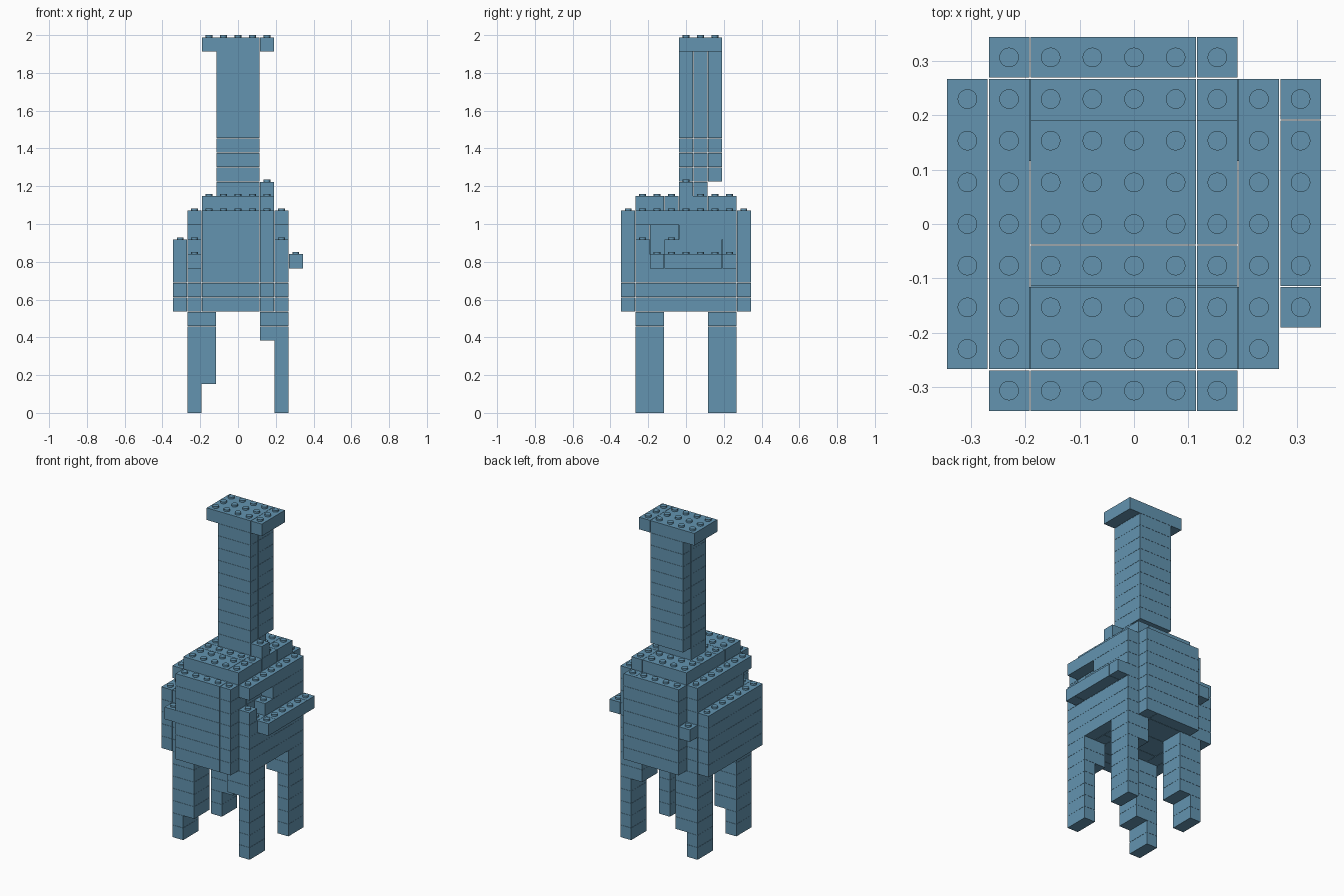
import bpy, bmesh
from mathutils import Matrix

if "Cube" in bpy.data.objects:
    bpy.data.objects.remove(bpy.data.objects["Cube"], do_unlink=True)

P = 0.0765      # brick pitch, used for width, depth and height
GAP = 0.002     # joint between bricks
HALF = 4.5      # half of the nine-cell footprint

blue = bpy.data.materials.new("steel_blue")
blue.use_nodes = True
colour = (0.125, 0.296, 0.434, 1)
blue.diffuse_color = colour
blue.node_tree.nodes["Principled BSDF"].inputs["Base Color"].default_value = colour

parts = {}
filled = set()


def course(name, xs, ys, zs):
    """Lay bricks between successive x and y joints, one layer at a time."""
    bricks = parts.setdefault(name, [])
    for k in range(*zs):
        for a, b in zip(xs, xs[1:]):
            for c, d in zip(ys, ys[1:]):
                bricks.append((a, b, c, d, k))
                filled.update((i, j, k) for i in range(a, b) for j in range(c, d))


def build(name, bricks):
    bm = bmesh.new()
    for a, b, c, d, k in bricks:
        centre = ((a + b) / 2 - HALF) * P, ((c + d) / 2 - HALF) * P, (k + 0.5) * P
        size = (b - a) * P - GAP, (d - c) * P - GAP, P - GAP / 2
        bmesh.ops.create_cube(bm, size=1, matrix=Matrix.LocRotScale(centre, None, size))
        # studs on every uncovered cell
        for i in range(a, b):
            for j in range(c, d):
                if (i, j, k + 1) not in filled:
                    spot = ((i + 0.5 - HALF) * P, (j + 0.5 - HALF) * P, (k + 1) * P + 0.004)
                    bmesh.ops.create_cone(bm, cap_ends=True, segments=20, radius1=0.018,
                                          radius2=0.018, depth=0.014,
                                          matrix=Matrix.Translation(spot))
    mesh = bpy.data.meshes.new(name)
    bm.to_mesh(mesh)
    bm.free()
    mesh.materials.append(blue)
    obj = bpy.data.objects.new(name, mesh)
    bpy.context.scene.collection.objects.link(obj)


# legs with stepped inner brackets
for end, y in (("front", 1), ("back", 6)):
    course(end + "_right_leg", (1, 2), (y, y + 2), (0, 2))
    course(end + "_right_leg", (1, 3), (y, y + 2), (2, 7))
    course(end + "_left_leg", (7, 8), (y, y + 2), (0, 5))
    course(end + "_left_leg", (6, 8), (y, y + 2), (5, 7))

# body core, end slabs and small side bricks
course("body_core", (2, 6, 7), (1, 2, 4, 6, 8), (7, 14))
for end, y in (("front", 0), ("back", 8)):
    course(end + "_slab", (2, 6, 7), (y, y + 1), (7, 14))
    course(end + "_side_brick", (1, 2), (y, y + 1), (10, 11))

# right flank
course("right_outer_flank", (0, 1), (1, 8), (7, 12))
course("right_flank", (1, 2), (1, 8), (7, 12))
course("right_flank", (1, 2), (2, 8), (12, 13))
course("right_flank", (1, 2), (1, 8), (13, 14))

# left flank with a recess under its top course
course("left_flank", (7, 8), (1, 8), (7, 11))
course("left_flank", (7, 8), (1, 2), (11, 12))
course("left_flank", (7, 8), (3, 7, 8), (11, 12))
course("left_flank", (7, 8), (4, 8), (12, 13))
course("left_flank", (7, 8), (1, 8), (13, 14))
course("left_ledge", (8, 9), (2, 3, 7, 8), (10, 11))

# saddle, neck and head
course("saddle", (2, 6, 7), (1, 3, 4, 6, 8), (14, 15))
course("neck_base", (3, 6), (4, 5, 6), (15, 16))
course("neck_base", (6, 7), (4, 5), (15, 16))
course("neck", (3, 6), (4, 5, 6, 7), (16, 25))
course("head", (2, 6, 7), (4, 7), (25, 26))

for name, bricks in parts.items():
    build(name, bricks)
